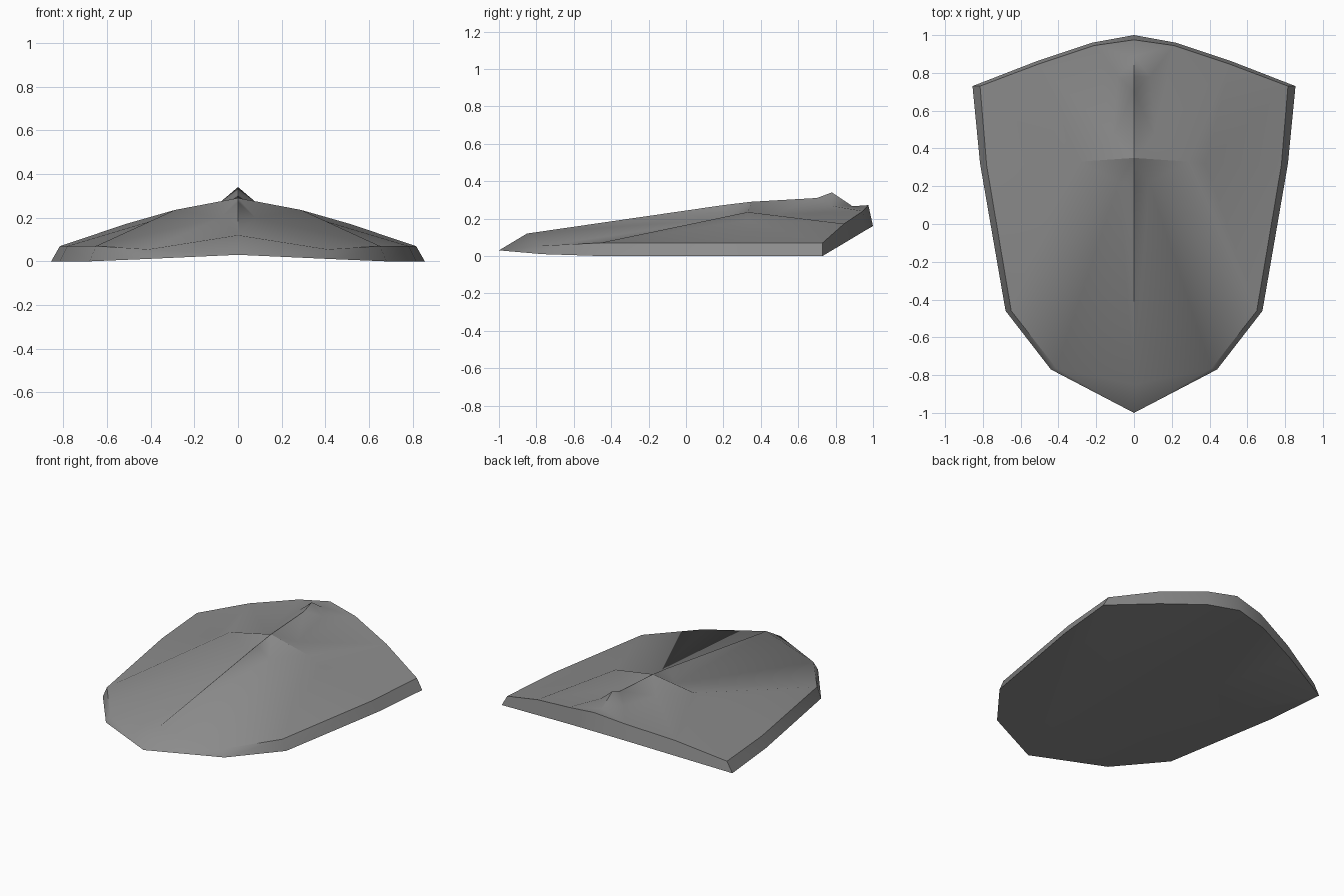
import bpy, bmesh, math
from mathutils import Matrix

if "Cube" in bpy.data.objects:
    bpy.data.objects.remove(bpy.data.objects["Cube"], do_unlink=True)

# Single grey metal
metal = bpy.data.materials.new("grey metal")
metal.use_nodes = True
grey = (0.26, 0.26, 0.26, 1)
metal.diffuse_color = grey
metal.node_tree.nodes["Principled BSDF"].inputs["Base Color"].default_value = grey

# Left half of the rim, from the back centre round to the front tip
outer_rim = [(0, 1, .16), (.22, .96, .137), (.52, .86, .077), (.855, .73, 0),
             (.815, .32, 0), (.68, -.46, 0), (.44, -.77, .01), (0, -1, .03)]
inner_rim = [(0, .975, .272), (.21, .945, .24), (.51, .845, .172), (.815, .73, .07),
             (.78, .31, .07), (.65, -.46, .07), (.41, -.765, .055), (0, -.85, .12)]

# Raised cross, its dimples and the small peak behind it
points = {
    "centre": (0, .35, .29), "ridge": (0, .2, .272),
    "arm": (.29, .33, .235), "arm_end": (.38, .32, .19),
    "dip_front": (.08, .22, .2), "dip_back": (.11, .47, .222),
    "neck": (0, .7, .31), "peak": (0, .78, .34),
    "peak_side": (.085, .78, .268), "peak_foot": (0, .89, .266),
}
for letter, p in zip("abcdefgh", inner_rim):
    points["rim_" + letter] = p

# Top panels, each named by its corners
panels = [
    "centre ridge dip_front",
    "ridge rim_h dip_front",
    "rim_h rim_g dip_front",
    "dip_front rim_g rim_f",
    "dip_front rim_f arm",
    "arm rim_f arm_end",
    "dip_front arm centre",
    "arm_end rim_f rim_e",
    "centre arm dip_back",
    "dip_back arm rim_c",
    "arm arm_end rim_c",
    "arm_end rim_e rim_d",
    "arm_end rim_d rim_c",
    "dip_back rim_c rim_b",
    "dip_back rim_b peak_side",
    "peak_side rim_b peak_foot",
    "peak_foot rim_b rim_a",
    "peak_side peak_foot peak",
    "neck peak_side peak",
    "centre dip_back neck",
    "dip_back peak_side neck",
]

bm = bmesh.new()
verts = {name: bm.verts.new(co) for name, co in points.items()}
for corners in panels:
    bm.faces.new([verts[name] for name in corners.split()])

# Bevelled rim, and an arched underside fanned from the front tip
inner = [verts["rim_" + letter] for letter in "abcdefgh"]
outer = [bm.verts.new(p) for p in outer_rim]
for i in range(len(outer) - 1):
    bm.faces.new([inner[i], inner[i + 1], outer[i + 1], outer[i]])
for a, b in zip(outer[:-2], outer[1:-1]):
    bm.faces.new([outer[-1], a, b])

# Mirror to the other half
half = bm.verts[:] + bm.edges[:] + bm.faces[:]
bmesh.ops.mirror(bm, geom=half, matrix=Matrix.Identity(4), merge_dist=.0005, axis="X")
bmesh.ops.remove_doubles(bm, verts=bm.verts[:], dist=.0005)
bmesh.ops.recalc_face_normals(bm, faces=bm.faces[:])

mesh = bpy.data.meshes.new("shield")
bm.to_mesh(mesh)
bm.free()
mesh.materials.append(metal)
shield = bpy.data.objects.new("shield", mesh)
bpy.context.collection.objects.link(shield)
bpy.context.view_layer.objects.active = shield
shield.select_set(True)
bpy.ops.object.shade_smooth_by_angle(angle=math.radians(45))
